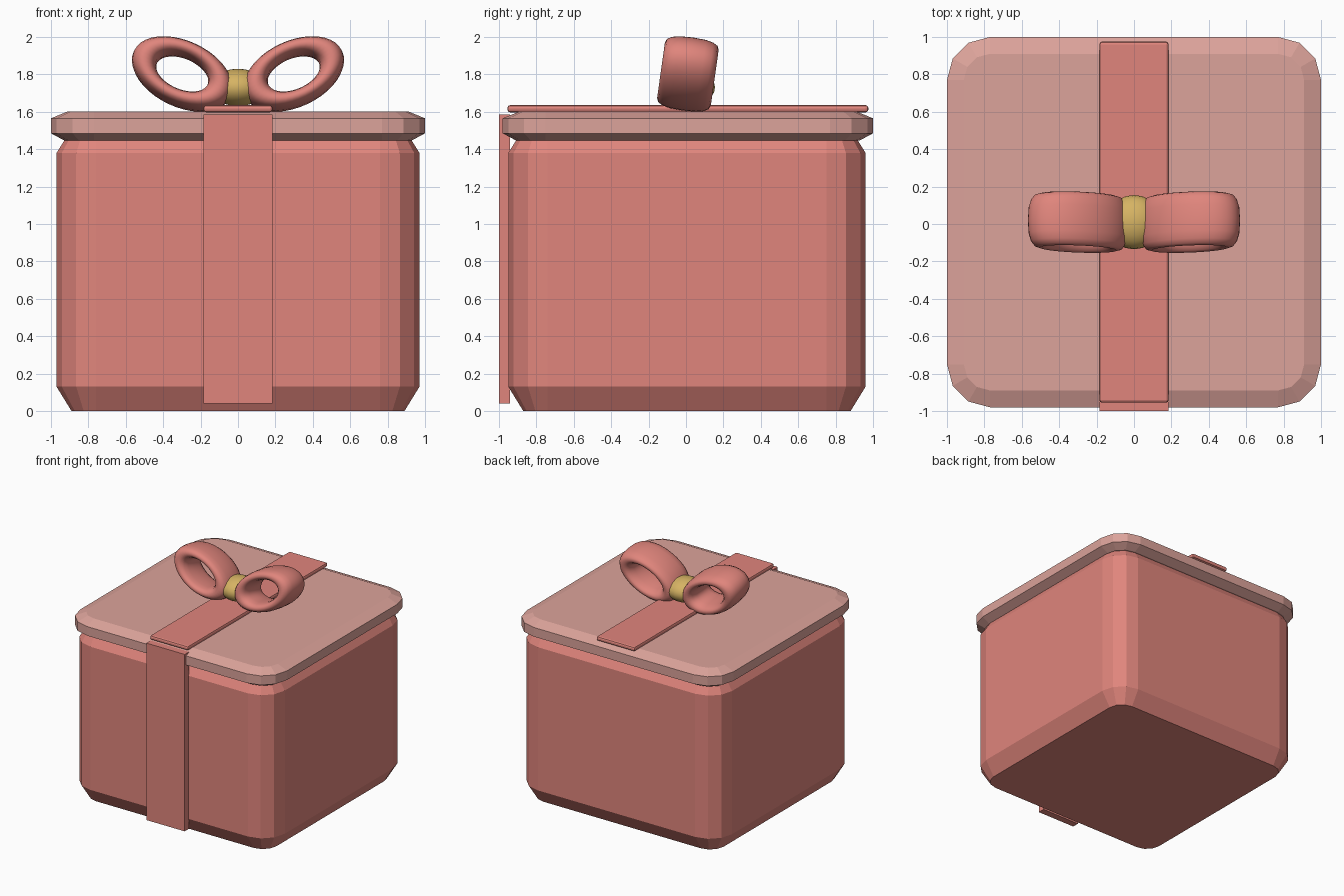
import bpy, bmesh, math
from mathutils import Matrix, Vector

if "Cube" in bpy.data.objects:
    bpy.data.objects.remove(bpy.data.objects["Cube"])


def material(name, rgb):
    m = bpy.data.materials.new(name)
    m.diffuse_color = (*rgb, 1)
    m.use_nodes = True
    m.node_tree.nodes["Principled BSDF"].inputs["Base Color"].default_value = m.diffuse_color
    return m


CORAL = material("coral red", (0.745, 0.235, 0.202))
PALE = material("pale pink", (0.715, 0.366, 0.325))
GOLD = material("gold", (0.67, 0.45, 0.125))


def finish(name, bm, mat, smooth=False):
    bmesh.ops.recalc_face_normals(bm, faces=bm.faces)
    me = bpy.data.meshes.new(name)
    bm.to_mesh(me)
    bm.free()
    me.materials.append(mat)
    for p in me.polygons:
        p.use_smooth = smooth
    ob = bpy.data.objects.new(name, me)
    bpy.context.collection.objects.link(ob)
    return ob


def rounded_plan(hx, hy, r, cy, z):
    """Rectangle outline with three facets on every corner."""
    pts = []
    for q, (sx, sy) in enumerate([(1, 1), (-1, 1), (-1, -1), (1, -1)]):
        for k in range(4):
            a = math.radians(90 * q + 30 * k)
            pts.append((sx * (hx - r) + r * math.cos(a),
                        cy + sy * (hy - r) + r * math.sin(a), z))
    return pts


def skin(bm, rings, closed=False):
    """Bridge rings of vertices; cap the ends unless the rings close up."""
    vs = [[bm.verts.new(p) for p in ring] for ring in rings]
    n, m = len(vs), len(vs[0])
    for i in range(n if closed else n - 1):
        a, b = vs[i], vs[(i + 1) % n]
        for j in range(m):
            k = (j + 1) % m
            bm.faces.new((a[j], a[k], b[k], b[j]))
    if not closed:
        bm.faces.new(vs[0])
        bm.faces.new(vs[-1])


def rounded_box(name, hx, hy, r, cy, levels, mat):
    bm = bmesh.new()
    skin(bm, [rounded_plan(hx - d, hy - d, r - d, cy, z) for z, d in levels])
    return finish(name, bm, mat)


def slab(name, lo, hi, mat, bevel):
    bm = bmesh.new()
    lo, hi = Vector(lo), Vector(hi)
    bmesh.ops.create_cube(bm, size=1)
    for v in bm.verts:
        v.co = (lo + hi) / 2 + v.co * (hi - lo)
    if bevel:
        bmesh.ops.bevel(bm, geom=bm.edges[:], offset=bevel, segments=2,
                        profile=0.5, affect='EDGES')
    return finish(name, bm, mat)


# Box body and lid
rounded_box("box_body", 0.97, 0.955, 0.21, 0.005,
            [(0, 0.08), (0.13, 0), (1.38, 0), (1.5, 0.075)], CORAL)
rounded_box("lid", 1.0, 0.99, 0.23, 0.01,
            [(1.447, 0.07), (1.485, 0), (1.565, 0), (1.602, 0.09)], PALE)

# Ribbons down the front and across the lid
slab("front_ribbon", (-0.185, -1.0, 0.04), (0.185, -0.94, 1.585), CORAL, 0)
slab("top_ribbon", (-0.185, -0.955, 1.597), (0.185, 0.975, 1.635), CORAL, 0.014)


# Bow loops: flattened rings with a boxy cross-section, leaning back
def spow(v, e):
    return math.copysign(abs(v) ** e, v)


def bow_loop(name, side):
    rings = []
    place = (Matrix.Translation((0.298, 0.01, 1.802))
             @ Matrix.Rotation(math.radians(-8), 4, 'X')
             @ Matrix.Rotation(math.radians(-25), 4, 'Y'))
    for i in range(40):
        a = 2 * math.pi * i / 40
        ring = []
        for j in range(16):
            t = 2 * math.pi * j / 16
            k = 1 + 0.32 * spow(math.cos(t), 0.85)
            p = place @ Vector((0.217 * k * math.cos(a),
                                0.145 * spow(math.sin(t), 0.75),
                                0.130 * k * math.sin(a)))
            ring.append((side * p.x, p.y, p.z))
        rings.append(ring)
    bm = bmesh.new()
    skin(bm, rings, closed=True)
    finish(name, bm, CORAL, True)


bow_loop("right_bow_loop", 1)
bow_loop("left_bow_loop", -1)

# Knot in the middle of the bow
bm = bmesh.new()
bmesh.ops.create_uvsphere(bm, u_segments=20, v_segments=12, radius=1)
for v in bm.verts:
    v.co = Vector((0.15 * v.co.x, 0.01 + 0.145 * v.co.y, 1.73 + 0.1 * v.co.z))
finish("bow_knot", bm, GOLD, True)
